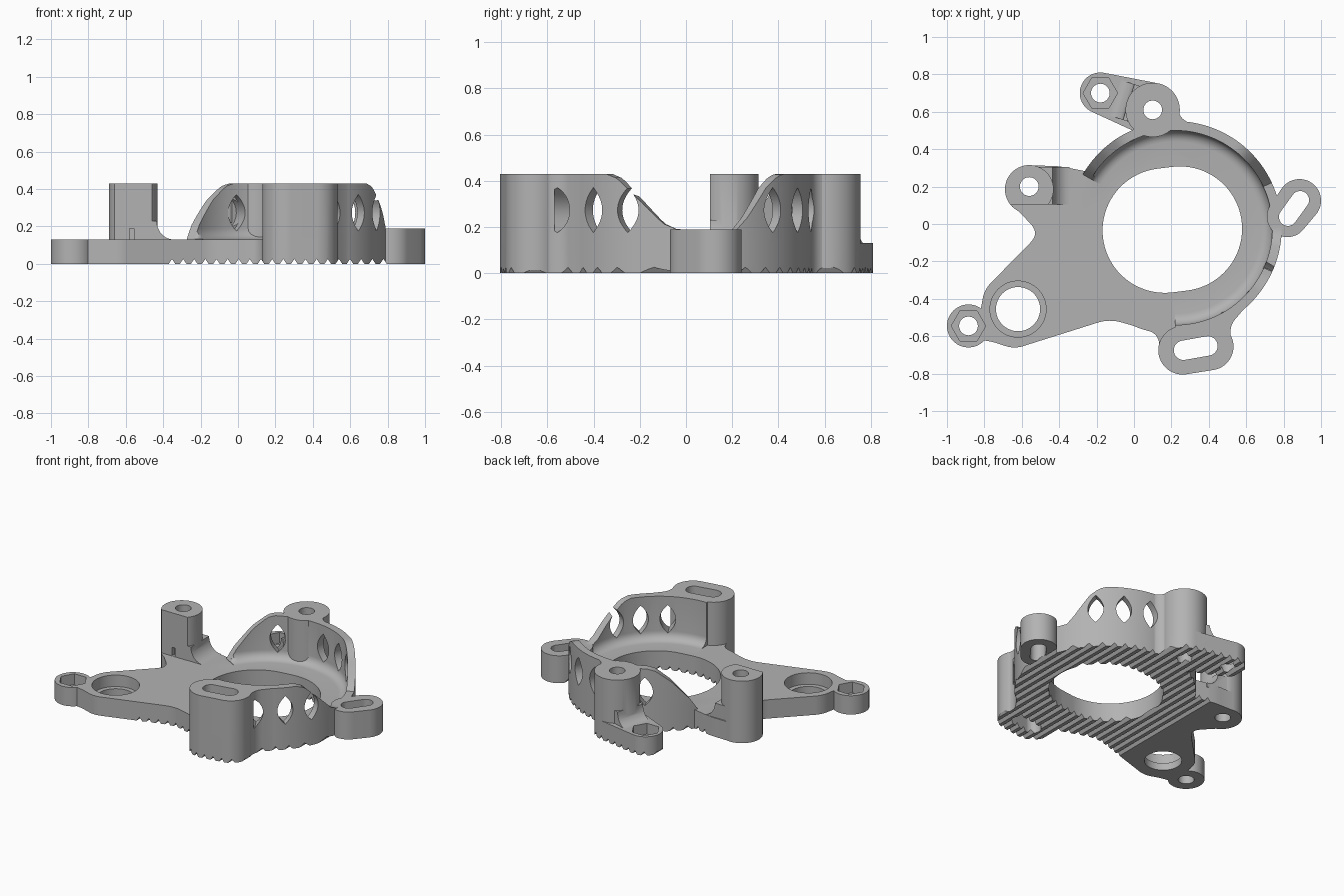
import bpy, bmesh, math
from mathutils import Matrix, Vector, geometry

if "Cube" in bpy.data.objects:
    bpy.data.objects.remove(bpy.data.objects["Cube"])

CX, CY, R_OUT, R_IN = 0.22, -0.02, 0.57, 0.52   # main ring
T, H, LOW = 0.13, 0.43, 0.19                    # plate, full and low heights

grey = bpy.data.materials.new("grey_plastic")
grey.diffuse_color = (0.45, 0.45, 0.45, 1)
grey.use_nodes = True
grey.node_tree.nodes["Principled BSDF"].inputs["Base Color"].default_value = grey.diffuse_color


def finish(bm, name, matrix=None):
    bmesh.ops.recalc_face_normals(bm, faces=bm.faces[:])
    if matrix:
        bm.transform(matrix)
    me = bpy.data.meshes.new(name)
    bm.to_mesh(me)
    bm.free()
    me.materials.append(grey)
    ob = bpy.data.objects.new(name, me)
    bpy.context.collection.objects.link(ob)
    return ob


def prism(name, pts, z0, z1, matrix=None):
    bm = bmesh.new()
    a = [bm.verts.new((p[0], p[1], z0)) for p in pts]
    b = [bm.verts.new((p[0], p[1], z1)) for p in pts]
    n = len(pts)
    bm.faces.new(a)
    bm.faces.new(b)
    for i in range(n):
        bm.faces.new((a[i], a[(i + 1) % n], b[(i + 1) % n], b[i]))
    return finish(bm, name, matrix)


def circle(x, y, r, n=48):
    return [(x + r * math.cos(2 * math.pi * i / n), y + r * math.sin(2 * math.pi * i / n)) for i in range(n)]


def hull(name, circles, z0, z1, n=64):
    pts = [Vector(p) for c in circles for p in circle(*c, n)]
    return prism(name, [pts[i] for i in geometry.convex_hull_2d(pts)], z0, z1)


def rounded(corners):
    """Outline from (x, y, cut length) corners, softened by curves."""
    out = []
    for i, (x, y, t) in enumerate(corners):
        p = Vector((x, y))
        if t == 0:
            out.append(p)
            continue
        a, b = (Vector(corners[j][:2]) for j in (i - 1, (i + 1) % len(corners)))
        a, b = p + (a - p).normalized() * t, p + (b - p).normalized() * t
        for k in range(9):
            s = k / 8
            out.append(a * (1 - s) ** 2 + p * 2 * s * (1 - s) + b * s * s)
    return out


def fillet(name, x, y, angle, start, reach, rise, half):
    """Concave ramp running down from a post on to the plate."""
    pts = [(start - 0.08, T - 0.03), (start + reach, T - 0.03)]
    for k in range(9):
        a = math.pi / 2 * k / 8
        pts.append((start + reach * (1 - math.sin(a)), T + rise * (1 - math.cos(a))))
    pts.append((start - 0.08, T + rise))
    m = Matrix.Translation((x, y, 0)) @ Matrix.Rotation(angle, 4, 'Z') @ Matrix.Rotation(math.pi / 2, 4, 'X')
    return prism(name, pts, -half, half, m)


def wall_height(deg):
    keys = [(-90, H), (-35, H), (-29, 0.41), (-18, 0.31), (-8, 0.215), (-2, LOW), (25, LOW), (30, 0.24),
            (40, 0.37), (46, 0.415), (51, H), (118, H), (123, 0.415), (133, 0.34), (145, 0.21), (150, 0.135)]
    for (a, h), (b, k) in zip(keys, keys[1:]):
        if a <= deg <= b:
            return h + (k - h) * (deg - a) / (b - a)


def ring_wall():
    bm = bmesh.new()
    rings = []
    for i in range(97):
        deg = -90 + 2.5 * i
        h, a = wall_height(deg), math.radians(deg)
        prof = [(R_OUT, 0.04), (R_OUT, h), (R_IN, h)]
        for k in range(7):   # fillet to the floor
            t = math.pi / 2 * k / 6
            prof.append((R_IN - 0.06 * (1 - math.cos(t)), min(h - 0.001, T + 0.06 * (1 - math.sin(t)))))
        prof.append((R_IN - 0.06, 0.04))
        rings.append([bm.verts.new((CX + r * math.cos(a), CY + r * math.sin(a), z)) for r, z in prof])
    n = len(rings[0])
    for p, q in zip(rings, rings[1:]):
        for j in range(n):
            bm.faces.new((p[j], p[(j + 1) % n], q[(j + 1) % n], q[j]))
    bm.faces.new(rings[0])
    bm.faces.new(rings[-1])
    return finish(bm, "ring_wall")


def combine(body, tool, op):
    m = body.modifiers.new("join", 'BOOLEAN')
    m.operation, m.object, m.solver = op, tool, 'EXACT'
    bpy.context.view_layer.objects.active = body
    bpy.ops.object.modifier_apply(modifier=m.name)
    bpy.data.objects.remove(tool, do_unlink=True)


# Plate disc and side arm
body = prism("mounting_bracket", circle(CX, CY, R_OUT, 144), 0, T)
arm = rounded([(0.1, 0.1, 0), (-0.25, 0.28, 0), (-0.40, 0.31, 0.05), (-0.56, 0.313, 0), (-0.665, 0.12, 0),
               (-0.505, -0.05, 0.07), (-0.80, -0.35, 0.05), (-0.82, -0.46, 0), (-0.85, -0.62, 0),
               (-0.77, -0.625, 0.04), (-0.64, -0.668, 0.05), (-0.13, -0.507, 0.07), (0.05, -0.56, 0), (0.2, -0.4, 0)])
post = (-0.56, 0.185, 0.13)
nut_a, nut_b, boss = (-0.885, -0.545, 0.115), (-0.18, 0.70, 0.11), (0.1, 0.61, 0.145)

# Solid parts
parts = [
    prism("arm", arm, 0, T),
    ring_wall(),
    hull("arm_nut_lug", [nut_a], 0, T),
    hull("rear_nut_lug", [nut_b, boss], 0, T),
    hull("rear_boss", [boss], 0, H),
    prism("rear_boss_web", rounded([(0.17, 0.51, 0), (0.225, 0.66, 0), (0.25, 0.555, 0.05), (0.36, 0.525, 0)]), 0, H),
    hull("front_slot_lug", [(0.26, -0.675, 0.13), (0.405, -0.655, 0.127)], 0, H),
    prism("front_lug_web", rounded([(0.45, -0.53, 0), (0.52, -0.68, 0), (0.515, -0.54, 0.04), (0.60, -0.44, 0)]), 0, H),
    prism("front_lug_foot", rounded([(0.2, -0.54, 0), (0.02, -0.55, 0), (0.13, -0.59, 0.05), (0.14, -0.7, 0)]), 0, T),
    hull("side_slot_lug", [(0.885, 0.125, 0.115), (0.82, 0.04, 0.11)], 0, LOW),
    hull("post_foot", [post], 0, T),
    prism("post", [(x, max(y, 0.103)) for x, y in circle(*post, 64)], 0.05, H),
    fillet("post_fillet", -0.56, 0.204, 0, 0.125, 0.09, 0.10, 0.1),
    fillet("boss_fillet", 0.1, 0.61, math.radians(162), 0.135, 0.075, 0.09, 0.1),
]
for p in parts:
    combine(body, p, 'UNION')

# Openings: central hole, bolt holes, slots and nut pockets
cuts = [
    hull("centre_hole", [(0.165, -0.035, 0.333), (0.245, -0.025, 0.333)], -1, 0.2, 96),
    hull("front_slot", [(0.265, -0.675, 0.052), (0.395, -0.652, 0.052)], -1, 1),
    hull("side_slot", [(0.888, 0.128, 0.048), (0.823, 0.038, 0.048)], -1, 1),
    hull("arm_hole", [(-0.62, -0.455, 0.118)], -1, 1),
    hull("arm_counterbore", [(-0.62, -0.455, 0.15)], 0.05, 1),
    prism("post_notch", [(-0.58, 0.05), (-0.555, 0.05), (-0.555, 0.13), (-0.58, 0.13)], T + 0.001, 0.19),
]
for x, y in (nut_a[:2], nut_b[:2], boss[:2], (-0.56, 0.2)):
    cuts.append(hull("bolt_hole", [(x, y, 0.05)], -1, 1, 40))
for x, y, r in (nut_a, nut_b):
    cuts.append(prism("nut_pocket", circle(x, y, 0.092, 6), 0.055, 1))

# Almond windows in the wall
for deg in (-24, -42, -61, 44, 62, 80, 116):
    a = math.radians(deg)
    c, s = math.cos(a), math.sin(a)
    m = Matrix(((-s, 0, c, CX), (c, 0, s, CY), (0, 1, 0, 0.273), (0, 0, 0, 1)))
    side = [(0.05 * (1 - (k / 8) ** 2), 0.0975 * k / 8) for k in range(-8, 9)]
    lens = side + [(-x, z) for x, z in reversed(side[1:-1])]
    cuts.append(prism("window", lens, 0.47, 0.625, m))

# V grooves under the plate
for k in range(20):
    x = -0.353 + 0.0595 * k
    m = Matrix.Rotation(math.pi / 2, 4, 'X')
    cuts.append(prism("groove", [(x - 0.024, -0.01), (x + 0.024, -0.01), (x, 0.026)], -1, 1, m))
for c in cuts:
    combine(body, c, 'DIFFERENCE')

bpy.ops.object.select_all(action='DESELECT')
body.select_set(True)
bpy.context.view_layer.objects.active = body
bpy.ops.object.shade_smooth_by_angle(angle=math.radians(30))
